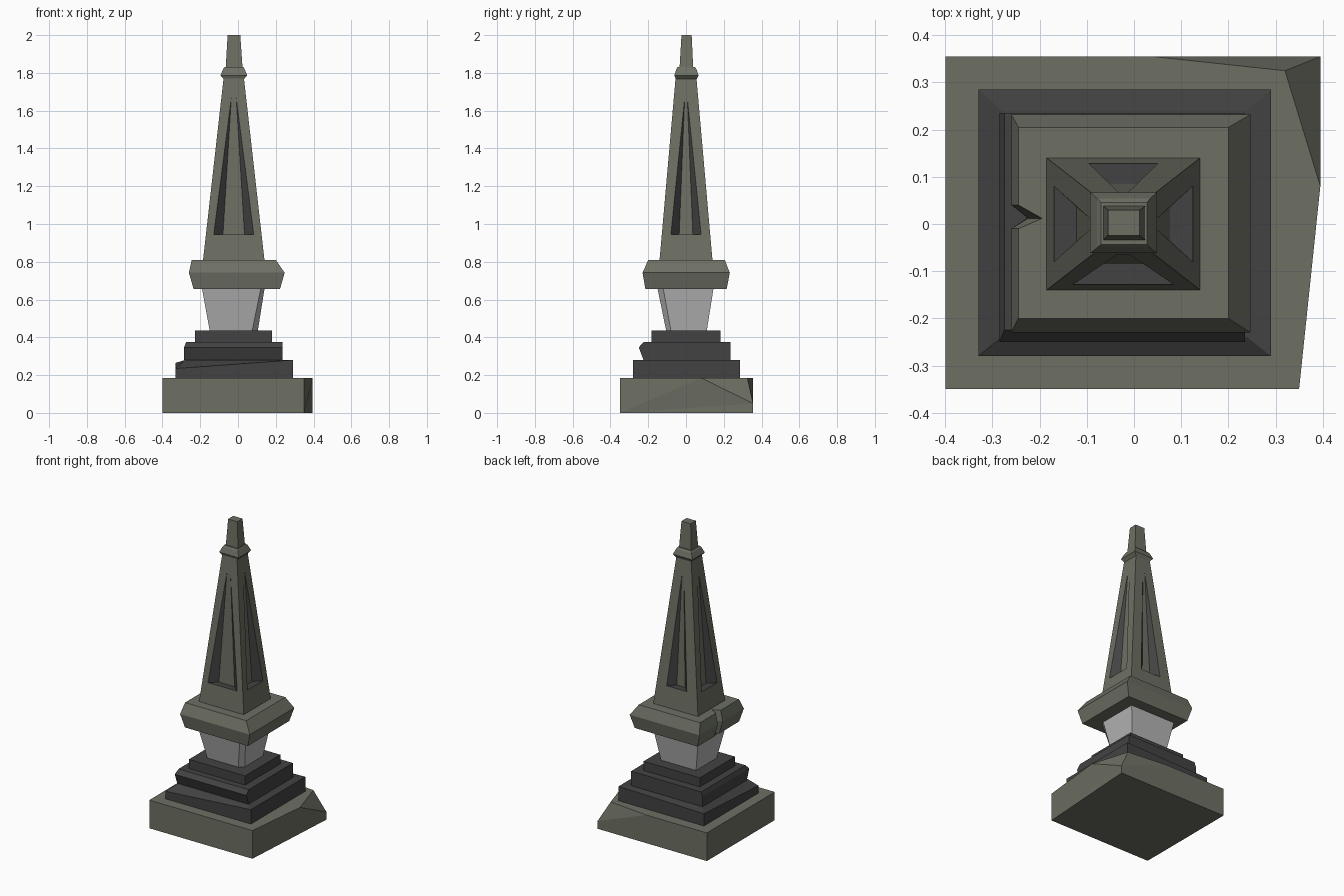
import bpy, bmesh
from mathutils import Vector

if "Cube" in bpy.data.objects:
    bpy.data.objects.remove(bpy.data.objects["Cube"])


def material(name, rgb):
    m = bpy.data.materials.new(name)
    m.diffuse_color = (*rgb, 1)
    m.use_nodes = True
    m.node_tree.nodes["Principled BSDF"].inputs["Base Color"].default_value = m.diffuse_color
    return m


STONE = material("mossy_stone", (0.155, 0.162, 0.127))
DARK = material("dark_stone", (0.055, 0.055, 0.055))
PALE = material("pale_stone", (0.46, 0.46, 0.46))


def build(name, verts, faces, mats, dark_faces=()):
    """Mesh from points and faces; faces listed in dark_faces use the second material."""
    bm = bmesh.new()
    vs = [bm.verts.new(v) for v in verts]
    for i, f in enumerate(faces):
        face = bm.faces.new([vs[k] for k in f])
        face.material_index = 1 if i in dark_faces else 0
    bmesh.ops.remove_doubles(bm, verts=bm.verts, dist=0.0005)
    bmesh.ops.recalc_face_normals(bm, faces=bm.faces)
    me = bpy.data.meshes.new(name)
    bm.to_mesh(me)
    bm.free()
    for m in mats:
        me.materials.append(m)
    ob = bpy.data.objects.new(name, me)
    bpy.context.collection.objects.link(ob)
    return ob


def rect(x0, x1, y0, y1, z):
    return [(x0, y0, z), (x1, y0, z), (x1, y1, z), (x0, y1, z)]


def loft(name, rings, mat):
    """Skin equal-length rings from bottom to top and cap both ends."""
    n = len(rings[0])
    verts = [p for r in rings for p in r]
    faces = [list(range(n)), list(range(len(verts) - n, len(verts)))]
    for r in range(len(rings) - 1):
        for i in range(n):
            j = (i + 1) % n
            faces.append([r * n + i, r * n + j, (r + 1) * n + j, (r + 1) * n + i])
    return build(name, verts, faces, [mat])


# Plinth with broken back right corner
H = 0.185
build("plinth",
      [(-.4, -.35, 0), (.35, -.35, 0), (.395, .355, 0), (-.4, .355, 0),
       (-.4, -.35, H), (.35, -.35, H), (.395, .08, H), (.32, .325, H),
       (.04, .355, H), (-.4, .355, H), (.395, .355, .05)],
      [(0, 1, 2, 3), (0, 1, 5, 4), (1, 6, 5), (1, 2, 10), (1, 10, 6),
       (6, 10, 7), (7, 10, 8), (2, 3, 9, 8, 10), (3, 0, 4, 9),
       (4, 5, 6, 7, 8, 9)],
      [STONE])

# Dark steps, the lower two worn along their edges
loft("lower_step", [
    rect(-.33, .29, -.28, .285, .185),
    [(-.33, -.28, .235), (.29, -.28, .28), (.29, .285, .28), (-.33, .285, .265)],
    rect(-.28, .24, -.24, .24, .28)], DARK)
loft("middle_step", [
    rect(-.285, .235, -.225, .235, .28),
    rect(-.285, .235, -.25, .235, .347),
    rect(-.275, .235, -.225, .235, .375)], DARK)
loft("upper_step", [
    rect(-.228, .18, -.183, .182, .375),
    rect(-.228, .18, -.183, .182, .435)], DARK)

# Pale flared neck with one chipped corner
loft("neck", [
    [(-.15, -.105, .435), (.075, -.105, .435), (.105, -.08, .435),
     (.105, .11, .435), (-.15, .11, .435)],
    [(-.19, -.15, .655), (.12, -.15, .655), (.14, -.12, .655),
     (.14, .145, .655), (-.19, .145, .655)]], PALE)


# Bevelled ledge with a crack in its left side
def cracked(x0, x1, y0, y1, z, xn):
    return rect(x0, x1, y0, y1, z) + [(x0, .04, z), (xn, .012, z), (x0, -.01, z)]


loft("ledge", [
    cracked(-.235, .222, -.215, .215, .655, -.228),
    cracked(-.26, .247, -.23, .232, .742, -.225),
    cracked(-.245, .2, -.2, .205, .81, -.195)], STONE)

# Tapered shaft with a recessed dark-edged panel on each side
CX, Z0, Z1 = -.0225, .81, 1.775
PB, PT = .945, 1.668


def half(axis, z):
    a, b = ((.1625, .0535), (.14, .055))[axis]
    return a + (b - a) * (z - Z0) / (Z1 - Z0)


verts, faces, dark = [], [], []
# normal, panel half width, floor half width, panel top half width
for nrm, w, fw, tw in (((0, -1), .106, .057, .013), ((1, 0), .08, .036, .007),
                       ((0, 1), .073, .03, .007), ((-1, 0), .08, .036, .007)):
    n = Vector((*nrm, 0))
    t = Vector((-n.y, n.x, 0))
    ax = 0 if nrm[0] else 1
    depth = .048 if ax == 0 else .043

    def pt(u, z, d=0):
        return Vector((CX, 0, z)) + n * (half(ax, z) - d) + t * u

    b, e = half(1 - ax, Z0), half(1 - ax, Z1)
    k, f = len(verts), len(faces)
    verts += [pt(-b, Z0), pt(b, Z0), pt(e, Z1), pt(-e, Z1),
              pt(-w, PB), pt(w, PB), pt(tw, PT), pt(-tw, PT),
              pt(-fw, PB, depth), pt(fw, PB, depth)]
    local = [(0, 1, 5, 4), (1, 2, 6, 5), (2, 3, 7, 6), (3, 0, 4, 7),
             (8, 9, 6, 7), (4, 5, 9, 8), (4, 8, 7), (5, 6, 9)]
    faces += [[k + i for i in q] for q in local]
    dark += [f + 5, f + 6, f + 7]
faces += [[0, 10, 20, 30], [3, 13, 23, 33]]
build("shaft", verts, faces, [STONE, DARK], dark)

# Collar and finial
loft("collar", [
    rect(-.074, .03, -.053, .055, 1.765),
    rect(-.093, .049, -.062, .067, 1.787),
    rect(-.078, .034, -.05, .054, 1.822),
    rect(-.07, .028, -.043, .046, 1.832)], STONE)
loft("finial", [
    rect(-.065, .024, -.034, .038, 1.828),
    rect(-.055, .012, -.024, .03, 2.0)], STONE)
